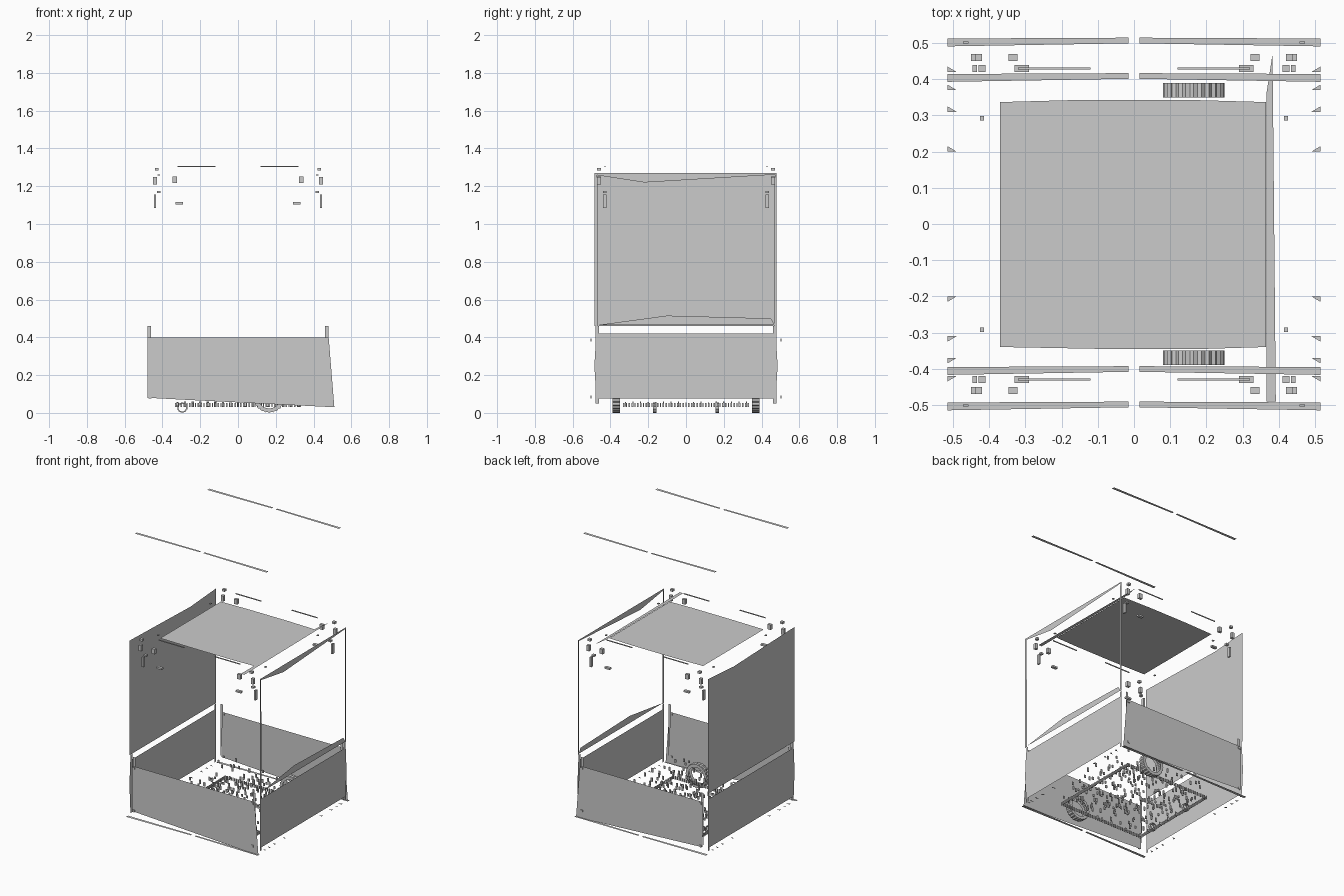
import bpy, bmesh, math, random
from mathutils import Matrix, Vector

if "Cube" in bpy.data.objects:
    bpy.data.objects.remove(bpy.data.objects["Cube"])
random.seed(4)


def make(name, bm):
    me = bpy.data.meshes.new(name)
    bm.to_mesh(me)
    bm.free()
    ob = bpy.data.objects.new(name, me)
    bpy.context.collection.objects.link(ob)
    return ob


def sheets(name, polys):
    """One object from several flat polygons."""
    bm = bmesh.new()
    for p in polys:
        bm.faces.new([bm.verts.new(v) for v in p])
    return make(name, bm)


def boxes(name, items):
    """One object from (centre, size) boxes."""
    bm = bmesh.new()
    for c, s in items:
        bmesh.ops.create_cube(bm, size=1, matrix=Matrix.Translation(c) @ Matrix.Diagonal((*s, 1)))
    return make(name, bm)


# Lower front and back panels, flaring at the right bottom corner
for name, y in (("lower_front_panel", -0.5), ("lower_back_panel", 0.5)):
    sheets(name, [[(x, y, z) for x, z in
                   ((-0.48, 0.08), (-0.25, 0.068), (0.51, 0.03), (0.48, 0.40), (-0.48, 0.40))]])

# Lower side panels
for name, x in (("lower_left_panel", -0.51), ("lower_right_panel", 0.51)):
    sheets(name, [[(x, y, z) for y, z in
                   ((-0.475, 0.075), (0.475, 0.075), (0.485, 0.25), (0.475, 0.42),
                    (-0.475, 0.42), (-0.485, 0.25))]])

# Upper left panel, solid
sheets("upper_left_panel", [[(-0.51, y, z) for y, z in
       ((-0.485, 0.46), (0.48, 0.46), (0.48, 1.27), (0.2, 1.25), (-0.2, 1.262), (-0.485, 1.27))]])

# Upper right side, open frame of thin strips
sheets("upper_right_frame", [[(0.51, y, z) for y, z in p] for p in (
    ((-0.48, 1.26), (-0.22, 1.22), (0.28, 1.25), (0.48, 1.262), (0.48, 1.27), (-0.48, 1.27)),
    ((-0.47, 0.465), (0.47, 0.465), (0.45, 0.50), (-0.1, 0.515)),
    ((-0.485, 0.46), (-0.465, 0.46), (-0.47, 1.27), (-0.485, 1.27)),
    ((0.465, 0.46), (0.48, 0.46), (0.48, 1.27), (0.47, 1.27)))])

# Top sheet and the narrow strip beside it
sheets("top_sheet", [[(x, y, 1.27) for x, y in
       ((-0.37, -0.34), (-0.1, -0.345), (0.2, -0.345), (0.365, -0.34),
        (0.365, 0.337), (0.15, 0.343), (-0.15, 0.343), (-0.37, 0.337))]])
sheets("top_strip", [[(x, y, 1.272) for x, y in
       ((0.366, -0.49), (0.392, -0.49), (0.383, 0.47), (0.366, 0.36))]])


# Long slim rails along x, each made of two tapering halves
def rail(name, y, z, w):
    sheets(name, [[(s * 0.515, y - w, z), (s * 0.015, y - w * 0.3, z),
                   (s * 0.015, y + w, z), (s * 0.515, y + w * 0.8, z)] for s in (-1, 1)])


for side, s in (("front", -1), ("back", 1)):
    rail(side + "_overhead_rail", s * 0.405, 2.0, 0.012)
    rail(side + "_base_rail", s * 0.503, 0.035, 0.012)

# Side base slivers and corner bracket tabs
sheets("side_base_tabs", [[(sx * 0.49, sy * y, 0.04), (sx * 0.515, sy * (y + 0.015), 0.04),
                           (sx * 0.515, sy * y, 0.04)]
                          for sx in (-1, 1) for sy in (-1, 1) for y in (0.2, 0.31, 0.37, 0.42)])

# Corner posts, thin vertical strips with bolts
posts, bolts, brackets, beams = [], [], [], []
for sx in (-1, 1):
    for sy in (-1, 1):
        posts.append([(sx * 0.48, sy * 0.49, 0.06), (sx * 0.46, sy * 0.49, 0.40),
                      (sx * 0.46, sy * 0.49, 0.46), (sx * 0.48, sy * 0.49, 0.46)])
        posts.append([(sx * 0.505, sy * 0.478, 0.05), (sx * 0.505, sy * 0.46, 0.05),
                      (sx * 0.505, sy * 0.46, 0.46), (sx * 0.505, sy * 0.478, 0.46)])
        for z in (0.085, 0.385):
            bolts.append((Vector((sx * 0.465, sy * 0.502, z)), (0.015, 0.006, 0.015)))
        bolts.append((Vector((sx * 0.42, sy * 0.292, 1.26)), (0.012, 0.012, 0.006)))
        # upper corner motor mounts, thin fragments
        for x, z, w, h in ((0.44, 1.12, 0.012, 0.07), (0.44, 1.23, 0.02, 0.04),
                           (0.335, 1.235, 0.025, 0.035), (0.31, 1.11, 0.04, 0.012),
                           (0.42, 1.17, 0.02, 0.012), (0.43, 1.29, 0.02, 0.015)):
            brackets.append((Vector((sx * x, sy * (0.43 if z < 1.2 else 0.46), z)), (w, 0.02, h)))
        beams.append((Vector((sx * 0.22, sy * 0.43, 1.305)), (0.2, 0.005, 0.006)))
sheets("corner_posts", posts)
boxes("panel_bolts", bolts)
boxes("upper_corner_brackets", brackets)
boxes("upper_beams", beams)

# Chassis inside the box: rows of small pegs and a low toothed border
pegs = []
for i in range(17):
    for j in range(17):
        x, y = -0.32 + i * 0.04, -0.32 + j * 0.04
        z = random.choice((0.045, 0.045, 0.09, 0.14, 0.19))
        pegs.append((Vector((x, y, z)), (0.012, 0.006, random.uniform(0.015, 0.03))))
boxes("chassis_pegs", pegs)
teeth = []
for k in range(45):
    t = -0.33 + k * 0.015
    for s in (-1, 1):
        teeth.append((Vector((t, s * 0.33, 0.042)), (0.007, 0.006, 0.022)))
        teeth.append((Vector((s * 0.33, t, 0.042)), (0.006, 0.007, 0.022)))
boxes("chassis_border", teeth)


# Ribbed drive wheels, axis along y
def wheel(name, x, y, r, width, teeth_count):
    bm = bmesh.new()
    n = teeth_count * 2
    rows = []
    for rr, yy in ((r * 0.72, -width / 2), (r, -width / 2), (r, width / 2), (r * 0.72, width / 2)):
        row = []
        for k in range(n):
            q = rr * (0.94 if k % 2 and rr == r else 1)
            a = 2 * math.pi * k / n
            row.append(bm.verts.new((x + q * math.sin(a), y + yy, r - q * math.cos(a))))
        rows.append(row)
    for a, b in zip(rows, rows[1:]):
        for k in range(n):
            bm.faces.new((a[k], a[(k + 1) % n], b[(k + 1) % n], b[k]))
    make(name, bm)


for side, s in (("front", -1), ("back", 1)):
    wheel(side + "_drive_wheel", 0.165, s * 0.37, 0.085, 0.04, 24)
    wheel(side + "_caster", -0.295, s * 0.165, 0.028, 0.02, 10)
